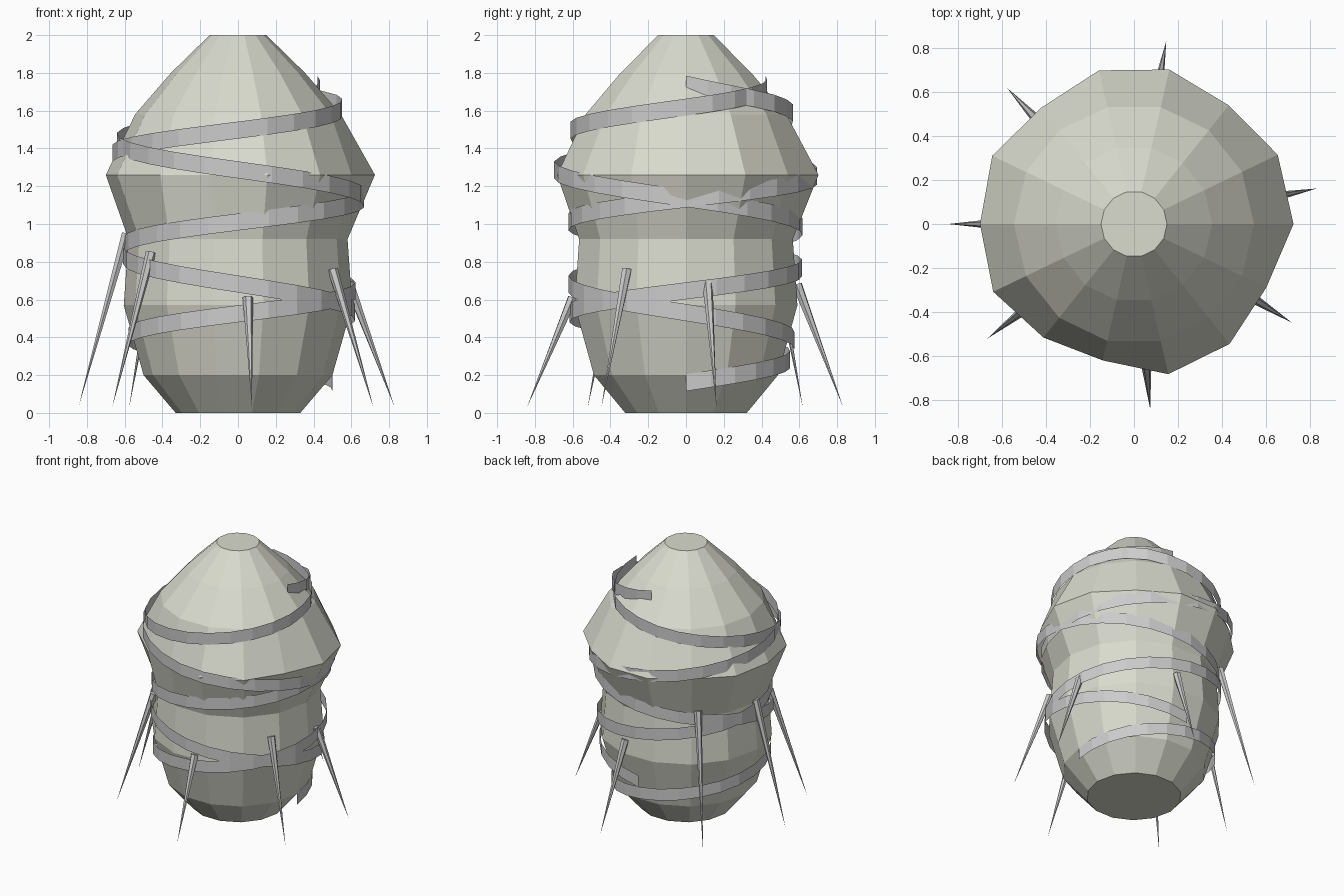
import bpy
from math import cos, sin, pi, tau, radians
from mathutils import Vector

if "Cube" in bpy.data.objects:
    bpy.data.objects.remove(bpy.data.objects["Cube"])

SIDES = 14


def make(name, verts, faces):
    me = bpy.data.meshes.new(name)
    me.from_pydata(verts, [], faces)
    me.update()
    ob = bpy.data.objects.new(name, me)
    bpy.context.collection.objects.link(ob)
    return ob


def interp(table, z):
    for (z0, r0), (z1, r1) in zip(table, table[1:]):
        if z <= z1:
            return r0 + (r1 - r0) * (z - z0) / (z1 - z0)
    return table[-1][1]


def polar(r, a, z):
    return (r * cos(a), r * sin(a), z)


# faceted body: lathe profile (z, radius), widest ring slightly uneven
profile = [(0, .33), (.2, .50), (.57, .605), (.92, .58), (1.26, .70),
           (1.58, .545), (1.8, .355), (2, .15)]
wide = [.725, .725, .69, .72, .716, .676, .715, .70,
        .71, .66, .636, .70, .697, .667]
verts, faces = [], []
for z, r in profile:
    for i in range(SIDES):
        rr = wide[i] if z == 1.26 else r
        verts.append(polar(rr, tau * i / SIDES, z))
for k in range(len(profile) - 1):
    for i in range(SIDES):
        j = (i + 1) % SIDES
        a, b = k * SIDES, (k + 1) * SIDES
        faces.append((a + i, a + j, b + j, b + i))
faces.append(tuple(reversed(range(SIDES))))
faces.append(tuple(range(len(verts) - SIDES, len(verts))))
body = make("faceted_body", verts, faces)
mat = bpy.data.materials.new("pale_clay")
mat.diffuse_color = (.7, .71, .62, 1)
mat.use_nodes = True
mat.node_tree.nodes["Principled BSDF"].inputs["Base Color"].default_value = mat.diffuse_color
body.data.materials.append(mat)

# wrapped bands: thin upright strips winding in opposite directions
band_radius = [(0, .42), (.16, .50), (.29, .555), (.4, .58), (.55, .625),
               (.68, .622), (.92, .60), (1.02, .625), (1.14, .67), (1.28, .70),
               (1.43, .645), (1.52, .60), (1.64, .54), (1.74, .42)]


def band(name, a0, a1, z0, z1, h=.09):
    n = round(abs(a1 - a0) / tau * 24)
    vs, fs = [], []
    for i in range(n + 1):
        t = i / n
        a, z = a0 + (a1 - a0) * t, z0 + (z1 - z0) * t
        r = interp(band_radius, z)
        vs += [polar(r, a, z - h / 2), polar(r, a, z + h / 2)]
    for i in range(n):
        f = (2 * i, 2 * i + 2, 2 * i + 3, 2 * i + 1)
        fs.append(f if a1 > a0 else f[::-1])
    return make(name, vs, fs)


band("rising_band", 0, 3.25 * tau, .16, 1.74)
band("crossing_band", 2.25 * tau, 0, .38, 1.74)


# long thin spikes leaning outward and down: (angle, base height)
def spike(name, deg, top):
    a = radians(deg)
    base = Vector(polar(interp(profile, top), a, top))
    tip = Vector(polar(.845, a, .03))
    d = (tip - base).normalized()
    side = Vector((-sin(a), cos(a), 0))
    up = d.cross(side)
    vs = [base + .028 * (side * cos(tau * i / 6) + up * sin(tau * i / 6))
          for i in range(6)] + [tip]
    fs = [(i, (i + 1) % 6, 6) for i in range(6)] + [tuple(range(5, -1, -1))]
    return make(name, vs, fs)


for n, (deg, top) in enumerate([(11, .69), (80, .68), (133, .98), (180, .95),
                                (218, .85), (275, .61), (328, .76)]):
    spike(f"spike_{n + 1}", deg, top)
